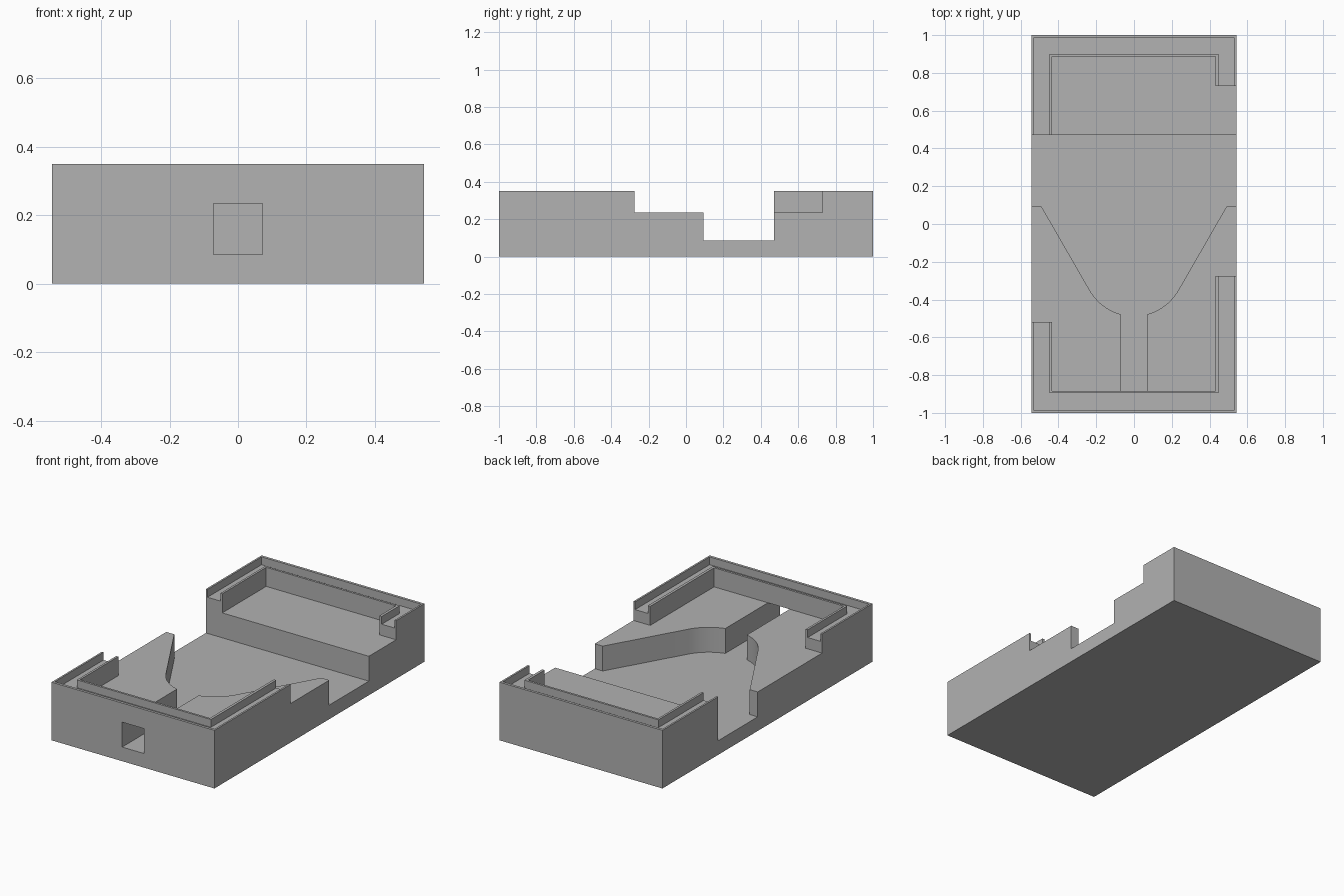
import bpy, bmesh, math

cube = bpy.data.objects.get("Cube")
if cube:
    bpy.data.objects.remove(cube, do_unlink=True)

# Main dimensions
HALF_X, HALF_Y = 0.543, 1.0
FLOOR, DECK, TOP = 0.085, 0.235, 0.35
GROOVE = 0.303
OUT = 1.2  # how far cutters reach past the body

grey = bpy.data.materials.new("plain grey")
colour = (0.445, 0.445, 0.445, 1)
grey.use_nodes = True
grey.diffuse_color = colour
grey.node_tree.nodes["Principled BSDF"].inputs["Base Color"].default_value = colour


def prism(name, points, z0, z1):
    """Extrude a flat outline from z0 up to z1."""
    bm = bmesh.new()
    face = bm.faces.new([bm.verts.new((x, y, z0)) for x, y in points])
    new = bmesh.ops.extrude_face_region(bm, geom=[face])["geom"]
    top = [v for v in new if isinstance(v, bmesh.types.BMVert)]
    bmesh.ops.translate(bm, verts=top, vec=(0, 0, z1 - z0))
    bmesh.ops.recalc_face_normals(bm, faces=bm.faces)
    mesh = bpy.data.meshes.new(name)
    bm.to_mesh(mesh)
    bm.free()
    mesh.materials.append(grey)
    obj = bpy.data.objects.new(name, mesh)
    bpy.context.scene.collection.objects.link(obj)
    return obj


def cut(target, cutter):
    """Subtract the cutter from the target and discard it."""
    cutter.hide_render = True
    mod = target.modifiers.new("cut", "BOOLEAN")
    mod.operation = "DIFFERENCE"
    mod.solver = "EXACT"
    mod.object = cutter
    graph = bpy.context.evaluated_depsgraph_get()
    mesh = bpy.data.meshes.new_from_object(target.evaluated_get(graph))
    target.modifiers.clear()
    target.data = mesh
    bpy.data.objects.remove(cutter, do_unlink=True)


# Solid block
tray = prism("tray_body", [(-HALF_X, -HALF_Y), (HALF_X, -HALF_Y),
                           (HALF_X, HALF_Y), (-HALF_X, HALF_Y)], 0, TOP)

# Funnel channel, front port and cross slot, mirrored about x = 0
PORT, RADIUS, CENTRE_Y = 0.072, 0.27, -0.217
start, end, steps = math.asin(PORT / RADIUS), math.radians(60), 12
half = [(PORT, -OUT)]
for i in range(steps + 1):
    a = start + (end - start) * i / steps
    half.append((RADIUS * math.sin(a), CENTRE_Y - RADIUS * math.cos(a)))
half += [(0.49, 0.093), (OUT, 0.093), (OUT, 0.47)]
funnel = half + [(-x, y) for x, y in reversed(half)]
cut(tray, prism("funnel_cutter", funnel, FLOOR, DECK))

# Upper cavity with an opening through each side wall
LEFT, RIGHT, FRONT, BACK = -0.434, 0.431, -0.883, 0.888
cavity = [(LEFT, FRONT), (RIGHT, FRONT),
          (RIGHT, -0.275), (OUT, -0.275), (OUT, 0.73), (RIGHT, 0.73),
          (RIGHT, BACK), (LEFT, BACK),
          (LEFT, 0.47), (-OUT, 0.47), (-OUT, -0.52), (LEFT, -0.52)]
cut(tray, prism("cavity_cutter", cavity, DECK, 0.5))

# Rim grooves: a U at each end, running out into the side openings
OUTER_X, OUTER_Y, INNER_X = 0.532, 0.984, 0.447
for name, side, inner_y, leg_y in (("front", -1, FRONT - 0.013, -0.2),
                                   ("back", 1, BACK + 0.013, 0.4)):
    edge = OUTER_Y * side
    groove = [(-OUTER_X, leg_y), (-OUTER_X, edge), (OUTER_X, edge),
              (OUTER_X, leg_y), (INNER_X, leg_y), (INNER_X, inner_y),
              (-INNER_X, inner_y), (-INNER_X, leg_y)]
    cut(tray, prism(name + "_groove_cutter", groove, GROOVE, 0.5))

# Smooth only the rounded funnel shoulders
bpy.ops.object.select_all(action="DESELECT")
tray.select_set(True)
bpy.context.view_layer.objects.active = tray
bpy.ops.object.shade_smooth_by_angle(angle=math.radians(20))
